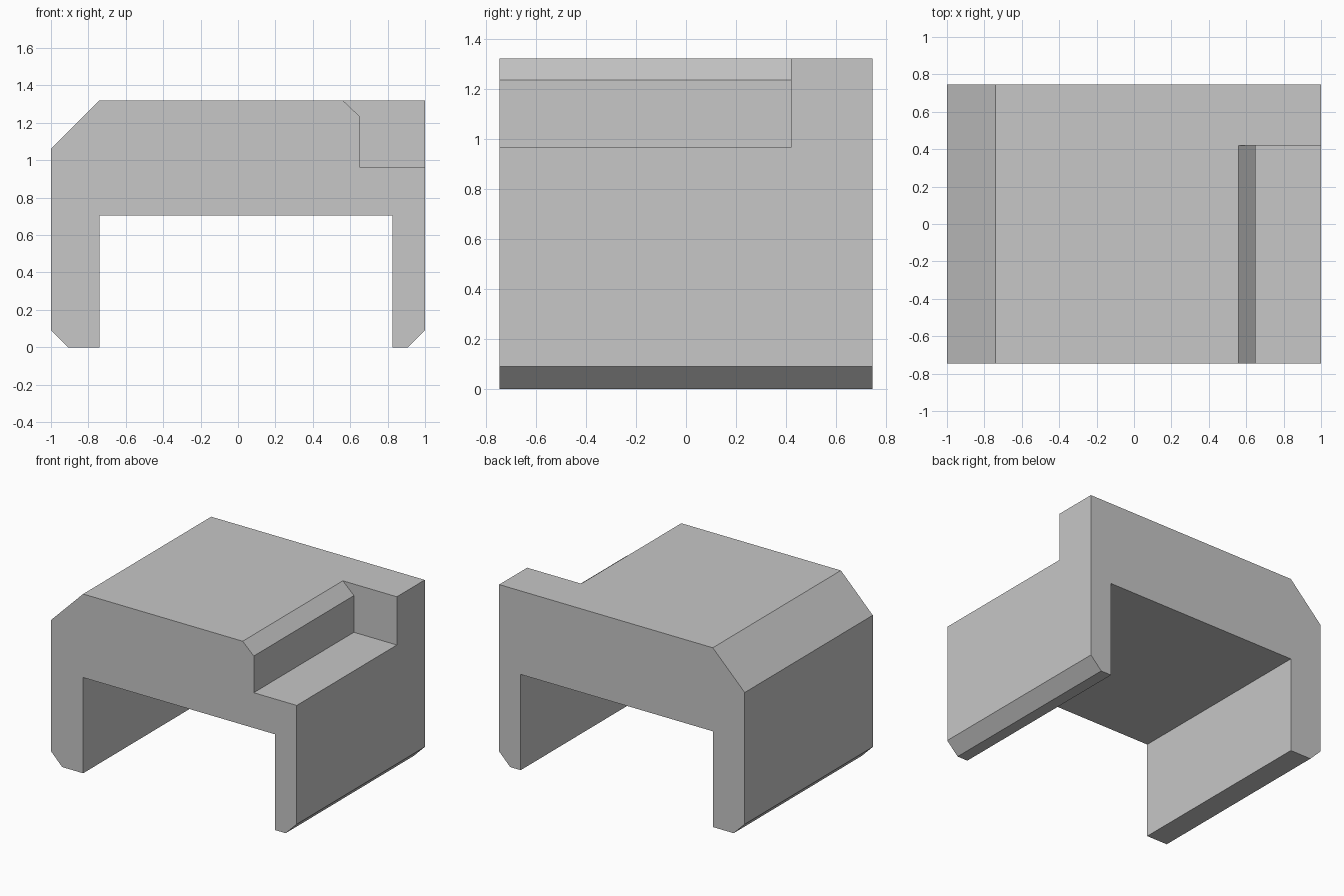
import bpy
import bmesh

default = bpy.data.objects.get("Cube")
if default:
    bpy.data.objects.remove(default, do_unlink=True)

grey = bpy.data.materials.new("light grey")
grey.use_nodes = True
colour = (0.57, 0.57, 0.57, 1)
grey.diffuse_color = colour
grey.node_tree.nodes["Principled BSDF"].inputs["Base Color"].default_value = colour


def extrude_profile(name, profile, y_front, y_back):
    """Extrude an (x, z) profile along y into a solid object."""
    bm = bmesh.new()
    face = bm.faces.new([bm.verts.new((x, y_front, z)) for x, z in profile])
    result = bmesh.ops.extrude_face_region(bm, geom=[face])
    moved = [v for v in result["geom"] if isinstance(v, bmesh.types.BMVert)]
    bmesh.ops.translate(bm, verts=moved, vec=(0, y_back - y_front, 0))
    bmesh.ops.recalc_face_normals(bm, faces=bm.faces)
    mesh = bpy.data.meshes.new(name)
    bm.to_mesh(mesh)
    bm.free()
    mesh.materials.append(grey)
    obj = bpy.data.objects.new(name, mesh)
    bpy.context.scene.collection.objects.link(obj)
    return obj


# Arched body: two legs with bevelled feet, one sloped upper shoulder
body = extrude_profile("arched_body", [
    (-0.91, 0), (-0.74, 0), (-0.74, 0.705), (0.825, 0.705), (0.825, 0),
    (0.91, 0), (1, 0.09), (1, 1.32), (-0.74, 1.32), (-1, 1.06), (-1, 0.09),
], -0.745, 0.745)

# Stepped notch with a bevelled lip, open to the front and left side
notch = extrude_profile("notch_cutter", [
    (0.65, 0.965), (1.2, 0.965), (1.2, 1.5), (0.56, 1.5), (0.56, 1.32), (0.65, 1.235),
], -0.9, 0.42)
notch.hide_render = True

cut = body.modifiers.new("notch", "BOOLEAN")
cut.operation = "DIFFERENCE"
cut.solver = "EXACT"
cut.object = notch
bpy.context.view_layer.objects.active = body
bpy.ops.object.modifier_apply(modifier=cut.name)
bpy.data.objects.remove(notch, do_unlink=True)
